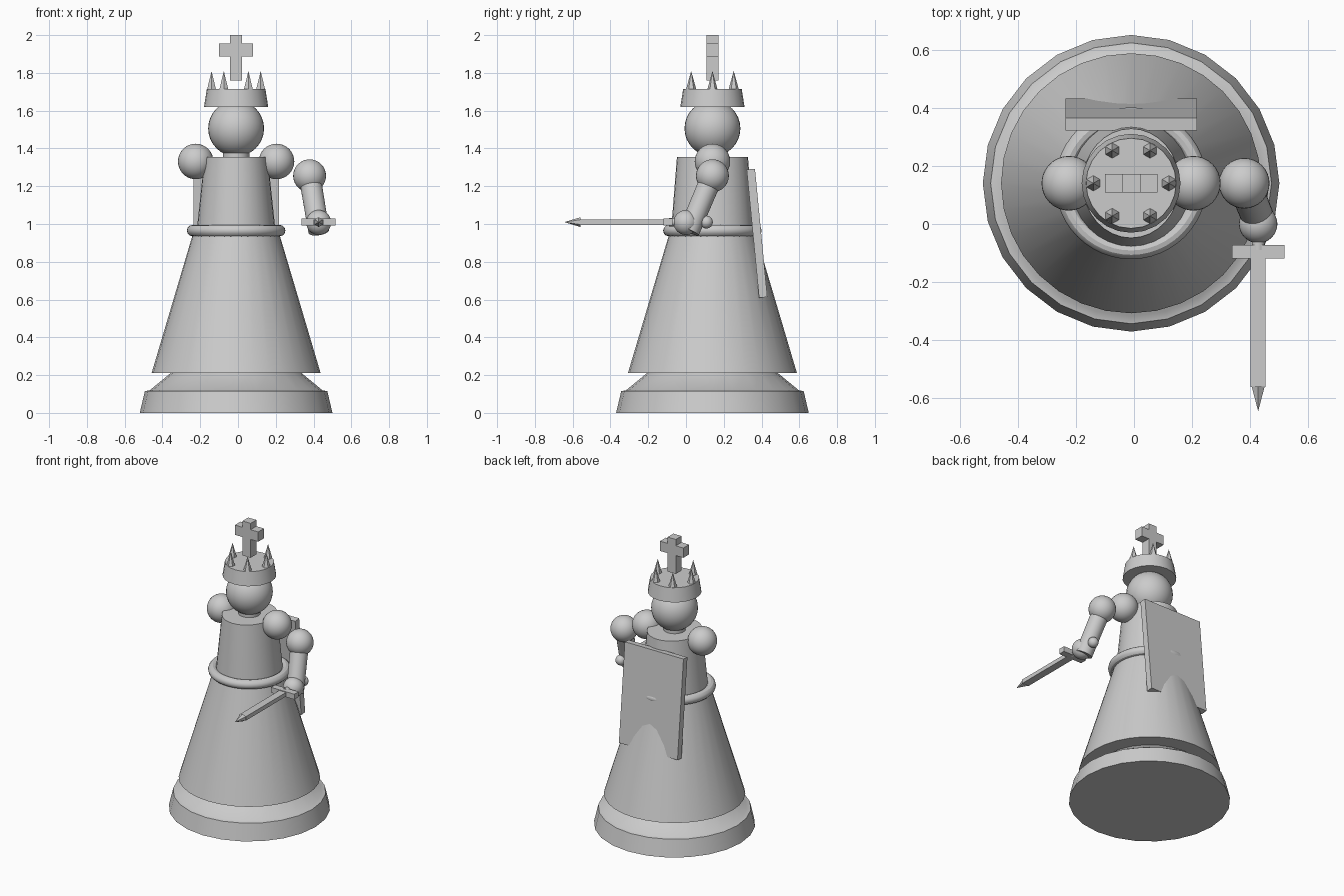
import bpy, bmesh, math
from mathutils import Vector, Matrix

if "Cube" in bpy.data.objects:
    bpy.data.objects.remove(bpy.data.objects["Cube"])

CX, CY = -0.01, 0.14          # body axis
stone = bpy.data.materials.new("pale_grey_stone")
stone.diffuse_color = (0.6, 0.6, 0.6, 1)
stone.use_nodes = True
stone.node_tree.nodes["Principled BSDF"].inputs["Base Color"].default_value = stone.diffuse_color


def finish(name, bm, smooth=True):
    bmesh.ops.recalc_face_normals(bm, faces=bm.faces)
    mesh = bpy.data.meshes.new(name)
    bm.to_mesh(mesh)
    bm.free()
    mesh.materials.append(stone)
    ob = bpy.data.objects.new(name, mesh)
    bpy.context.collection.objects.link(ob)
    if smooth:
        bpy.ops.object.select_all(action='DESELECT')
        bpy.context.view_layer.objects.active = ob
        ob.select_set(True)
        bpy.ops.object.shade_smooth_by_angle(angle=math.radians(30))
    return ob


def lathe(name, profile, sides=32, smooth=True):
    """Closed turned solid on the body axis; profile rows are (rx, ry, z)."""
    bm = bmesh.new()
    rings = []
    for rx, ry, z in profile:
        rings.append([bm.verts.new((CX + rx * math.cos(a), CY + ry * math.sin(a), z))
                      for a in (2 * math.pi * i / sides for i in range(sides))])
    for lo, hi in zip(rings, rings[1:]):
        for i in range(sides):
            j = (i + 1) % sides
            bm.faces.new((lo[i], lo[j], hi[j], hi[i]))
    bm.faces.new(rings[0])
    bm.faces.new(rings[-1])
    return finish(name, bm, smooth)


def ball(name, center, radius):
    bm = bmesh.new()
    bmesh.ops.create_uvsphere(bm, u_segments=32, v_segments=16, radius=radius,
                              matrix=Matrix.Translation(center))
    return finish(name, bm)


def rod(name, start, end, r1, r2, sides=24, smooth=True):
    start, end = Vector(start), Vector(end)
    d = end - start
    m = Matrix.Translation((start + end) / 2) @ d.to_track_quat('Z', 'Y').to_matrix().to_4x4()
    bm = bmesh.new()
    bmesh.ops.create_cone(bm, cap_ends=True, segments=sides, radius1=r1, radius2=r2,
                          depth=d.length, matrix=m)
    return finish(name, bm, smooth)


def box(name, center, size, tilt=0):
    bm = bmesh.new()
    m = Matrix.Translation(center) @ Matrix.Rotation(tilt, 4, 'X') @ Matrix.Diagonal((*size, 1))
    bmesh.ops.create_cube(bm, size=1, matrix=m)
    return finish(name, bm, False)


# Pedestal, robe and torso
lathe("pedestal", [(.51, .51, 0), (.483, .483, .115), (.457, .457, .12), (.345, .345, .212)], 24)
lathe("robe", [(.447, .447, .212), (.225, .225, .96)])
lathe("torso", [(.21, .22, .95), (.167, .188, 1.355)])

# Belt ring
bm = bmesh.new()
N, M = 48, 12
ring = [[bm.verts.new((CX + (.231 + .03 * math.cos(v)) * math.cos(u),
                       CY + (.231 + .03 * math.cos(v)) * math.sin(u),
                       .965 + .03 * math.sin(v)))
         for v in (2 * math.pi * k / M for k in range(M))]
        for u in (2 * math.pi * i / N for i in range(N))]
for i in range(N):
    for k in range(M):
        bm.faces.new((ring[i][k], ring[(i + 1) % N][k],
                      ring[(i + 1) % N][(k + 1) % M], ring[i][(k + 1) % M]))
finish("belt", bm)

# Neck, head and crown
lathe("neck", [(.07, .07, 1.34), (.07, .07, 1.41)])
ball("head", (CX, CY, 1.506), .148)
lathe("crown", [(.17, .17, 1.62), (.155, .155, 1.715)], 24)
for i in range(6):
    a = i * math.pi / 3
    x, y = CX + .13 * math.cos(a), CY + .13 * math.sin(a)
    rod("crown_spike", (x, y, 1.713), (x, y, 1.81), .027, 0, 6, False)

# Cross above the crown
box("cross_upright", (CX, CY, 1.88), (.063, .063, .24))
box("cross_bar", (CX, CY, 1.922), (.18, .063, .068))

# Shoulders and the sword arm
for side in (-1, 1):
    ball("shoulder", (CX + side * .214, CY, 1.331), .094)
ball("elbow", (.379, CY, 1.255), .087)
rod("forearm", (.379, CY, 1.255), (.428, .016, .962), .058, .056)
ball("hand", (.427, 0, 1.008), .066)

# Sword
SX, SZ = .427, 1.01
ball("pommel", (SX, .108, SZ), .034)
rod("grip", (SX, .108, SZ), (SX, -.09, SZ), .022, .022)
box("guard", (SX, -.095, SZ), (.18, .046, .037))
box("blade", (SX, -.328, SZ), (.052, .466, .028))
rod("blade_tip", (SX, -.558, SZ), (SX, -.644, SZ), .026, 0, 6, False)

# Cape slab, leaning against the back of the robe
box("cape", (CX, .376, .951), (.452, .044, .682), math.atan2(.066, .682))
